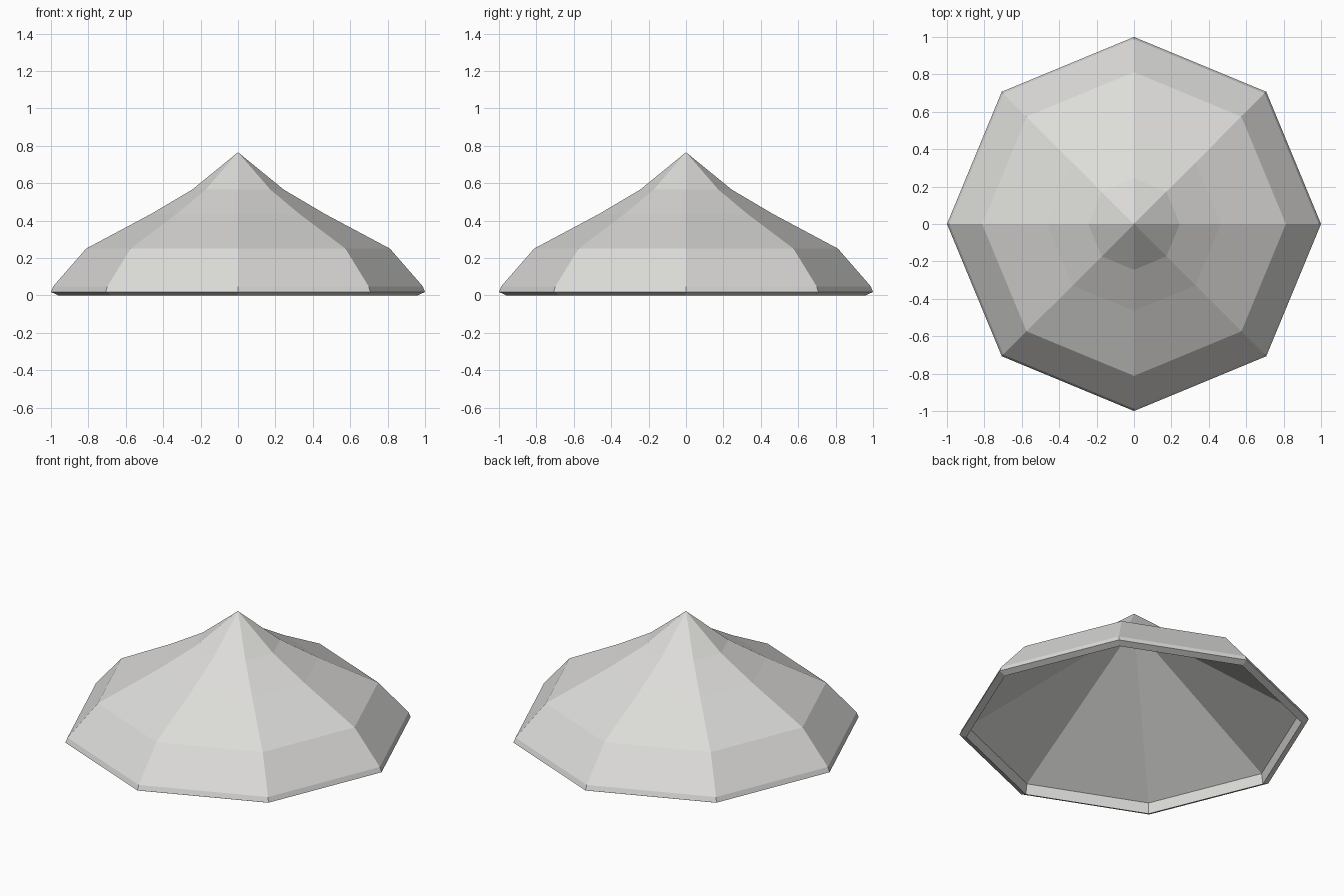
import bpy, bmesh, math

if "Cube" in bpy.data.objects:
    bpy.data.objects.remove(bpy.data.objects["Cube"])

SIDES = 8

# one warm light grey for the whole canopy
grey = bpy.data.materials.new("light warm grey")
grey.diffuse_color = (0.72, 0.715, 0.695, 1.0)
grey.use_nodes = True
grey.node_tree.nodes["Principled BSDF"].inputs["Base Color"].default_value = grey.diffuse_color

# closed profile (radius, height): outer apex, outer skin, rim lip, inner wall, inner apex
profile = [(0, 0.765), (0.245, 0.565), (0.465, 0.435), (0.812, 0.25),
           (0.988, 0.048), (1.0, 0.018), (0.96, 0.0), (0.95, 0.065), (0, 0.68)]


def lathe(name, profile, sides, material):
    """Revolve a profile; points of zero radius become single poles."""
    bm = bmesh.new()
    rings = []
    for r, z in profile:
        count = sides if r > 0 else 1
        rings.append([bm.verts.new((r * math.cos(math.tau * i / sides),
                                    r * math.sin(math.tau * i / sides), z))
                      for i in range(count)])
    for a, b in zip(rings, rings[1:]):
        for i in range(sides):
            j = (i + 1) % sides
            corners = [a[i % len(a)], b[i % len(b)], b[j % len(b)], a[j % len(a)]]
            bm.faces.new(list(dict.fromkeys(corners)))
    bmesh.ops.recalc_face_normals(bm, faces=bm.faces)
    mesh = bpy.data.meshes.new(name)
    bm.to_mesh(mesh)
    bm.free()
    mesh.materials.append(material)
    obj = bpy.data.objects.new(name, mesh)
    bpy.context.collection.objects.link(obj)
    return obj


# eight-sided hollow canopy with a bevelled rim
lathe("canopy", profile, SIDES, grey)

# make sure the inner and outer skins are oriented apart: outer faces point up
mesh = bpy.data.objects["canopy"].data
if mesh.polygons[0].normal.z < 0:
    mesh.flip_normals()
